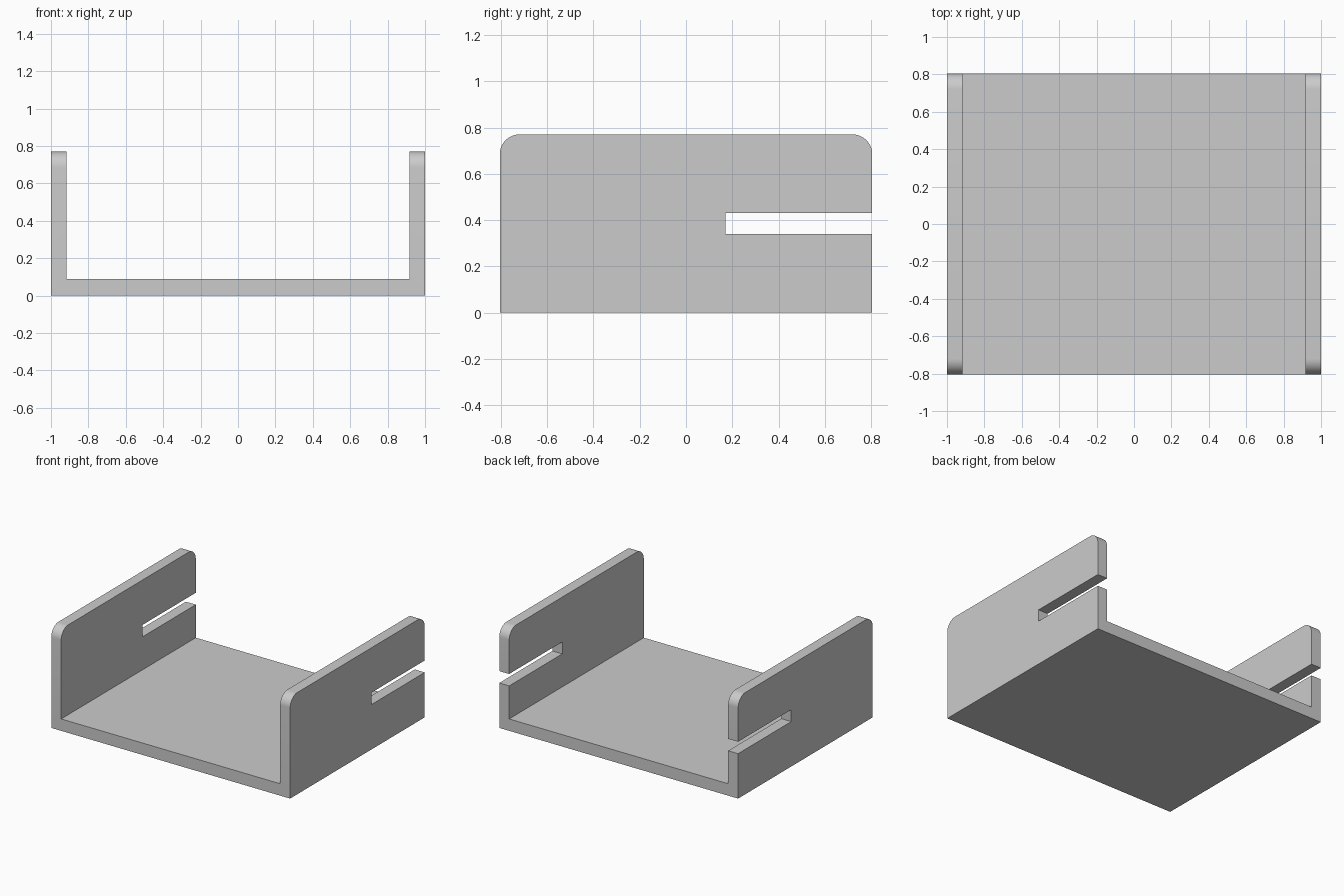
import bpy
import bmesh

WIDTH, DEPTH, HEIGHT = 2.0, 1.61, 0.77
WALL, FLOOR, RADIUS = 0.083, 0.09, 0.085
SLOT_START, SLOT_LOW, SLOT_HIGH = 0.17, 0.34, 0.43

cube = bpy.data.objects.get("Cube")
if cube:
    bpy.data.objects.remove(cube, do_unlink=True)


def make_material(name, colour):
    mat = bpy.data.materials.new(name)
    mat.use_nodes = True
    mat.diffuse_color = colour
    mat.node_tree.nodes["Principled BSDF"].inputs["Base Color"].default_value = colour
    return mat


def add_object(name, bm):
    bmesh.ops.recalc_face_normals(bm, faces=bm.faces)
    mesh = bpy.data.meshes.new(name)
    bm.to_mesh(mesh)
    bm.free()
    obj = bpy.data.objects.new(name, mesh)
    bpy.context.collection.objects.link(obj)
    return obj


# U-shaped channel: floor with two side walls, extruded front to back
half = WIDTH / 2
inner = half - WALL
right_side = [(half, 0), (half, HEIGHT), (inner, HEIGHT), (inner, FLOOR)]
profile = right_side + [(-x, z) for x, z in reversed(right_side)]
bm = bmesh.new()
front = bm.faces.new([bm.verts.new((x, -DEPTH / 2, z)) for x, z in profile])
extruded = bmesh.ops.extrude_face_region(bm, geom=[front], use_keep_orig=True)
back_verts = [v for v in extruded["geom"] if isinstance(v, bmesh.types.BMVert)]
bmesh.ops.translate(bm, verts=back_verts, vec=(0, DEPTH, 0))

# Rounded upper corners of the walls
corners = [e for e in bm.edges
           if all(v.co.z > HEIGHT - 0.01 for v in e.verts)
           and abs(e.verts[0].co.y - e.verts[1].co.y) < 0.01]
bmesh.ops.bevel(bm, geom=corners, offset=RADIUS, segments=10, profile=0.5,
                affect="EDGES")
bracket = add_object("channel_bracket", bm)
bracket.data.materials.append(make_material("plain grey", (0.6, 0.6, 0.6, 1)))

# Slot through both walls, open at the back
bm = bmesh.new()
bmesh.ops.create_cube(bm, size=1)
slot_end = DEPTH / 2 + 0.2
for v in bm.verts:
    v.co.x *= WIDTH + 0.4
    v.co.y = SLOT_START if v.co.y < 0 else slot_end
    v.co.z = SLOT_LOW if v.co.z < 0 else SLOT_HIGH
cutter = add_object("slot_cutter", bm)
cutter.hide_render = True
cutter.hide_viewport = True
cutter.display_type = "WIRE"

cut = bracket.modifiers.new("slots", "BOOLEAN")
cut.operation = "DIFFERENCE"
cut.solver = "EXACT"
cut.object = cutter

# Smooth rounded corners, crisp edges elsewhere
bpy.ops.object.select_all(action="DESELECT")
bracket.select_set(True)
bpy.context.view_layer.objects.active = bracket
bpy.ops.object.shade_smooth_by_angle(angle=0.6)
